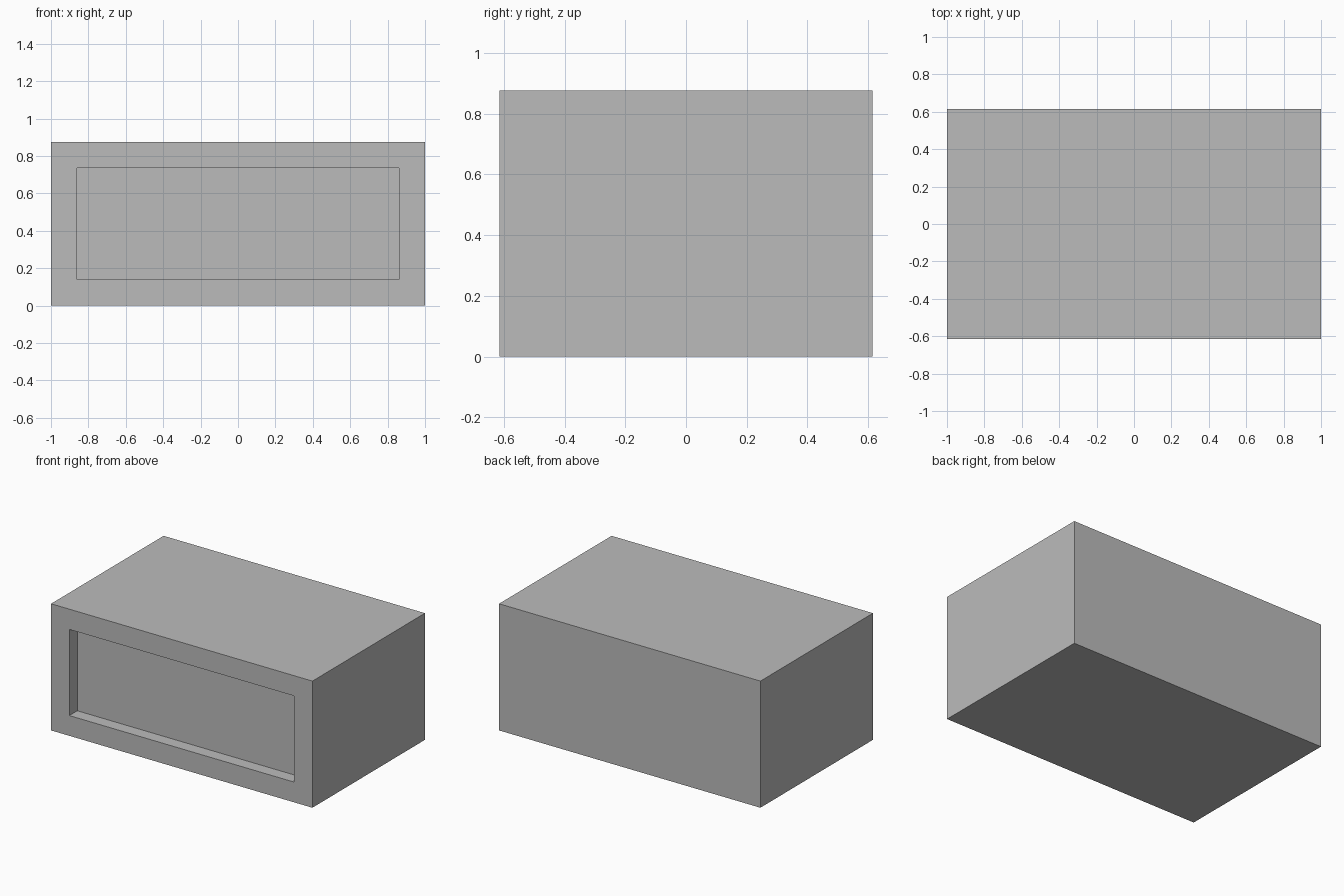
import bpy
import bmesh
from mathutils import Vector

WIDTH, DEPTH, HEIGHT = 2.0, 1.23, 0.876
RIM, RECESS = 0.14, 0.087

if "Cube" in bpy.data.objects:
    bpy.data.objects.remove(bpy.data.objects["Cube"], do_unlink=True)

# Plain grey finish
grey = bpy.data.materials.new("plain_grey")
grey.use_nodes = True
colour = (0.5, 0.5, 0.5, 1.0)
grey.diffuse_color = colour
grey.node_tree.nodes["Principled BSDF"].inputs["Base Color"].default_value = colour

# Solid case standing on the ground
bm = bmesh.new()
bmesh.ops.create_cube(bm, size=1.0)
bmesh.ops.scale(bm, verts=bm.verts, vec=(WIDTH, DEPTH, HEIGHT))
bmesh.ops.translate(bm, verts=bm.verts, vec=(0, 0, HEIGHT / 2))

# Front panel: inset a rim, then push the panel straight in
bm.normal_update()
front = min(bm.faces, key=lambda f: f.calc_center_median().y)
bmesh.ops.inset_region(bm, faces=[front], thickness=RIM, use_even_offset=True)
panel = bmesh.ops.extrude_face_region(bm, geom=[front])
bmesh.ops.delete(bm, geom=[front], context="FACES_ONLY")
panel_verts = [v for v in panel["geom"] if isinstance(v, bmesh.types.BMVert)]
bmesh.ops.translate(bm, verts=panel_verts, vec=Vector((0, RECESS, 0)))
bmesh.ops.recalc_face_normals(bm, faces=bm.faces)

mesh = bpy.data.meshes.new("recessed_case")
bm.to_mesh(mesh)
bm.free()
mesh.materials.append(grey)
case = bpy.data.objects.new("recessed_case", mesh)
bpy.context.collection.objects.link(case)
